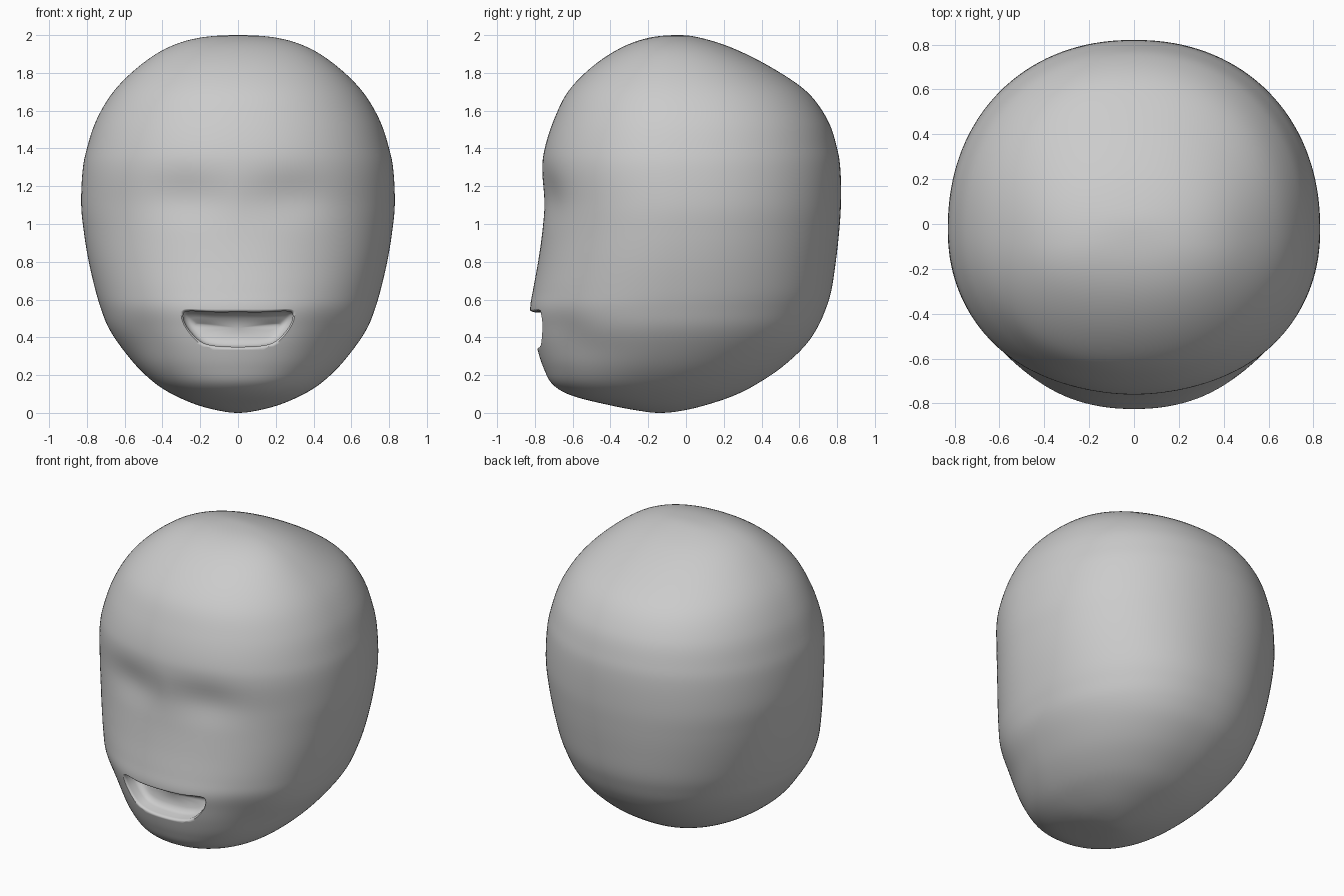
import bpy, bmesh
from math import sin, cos, exp, tau

cube = bpy.data.objects.get("Cube")
if cube:
    bpy.data.objects.remove(cube, do_unlink=True)

# Head levels from crown to jaw: height, half width, front y, back y
LEVELS = [
    (2.0, 0, -.04, -.04), (1.985, .21, -.2, .08), (1.93, .38, -.35, .25),
    (1.83, .53, -.5, .45), (1.7, .66, -.625, .64), (1.55, .75, -.7, .75),
    (1.4, .8, -.748, .8), (1.28, .823, -.762, .818), (1.1, .83, -.752, .82),
    (.95, .815, -.762, .81), (.8, .79, -.783, .793), (.65, .755, -.81, .77),
    (.55, .725, -.825, .74), (.45, .685, -.81, .695), (.35, .62, -.79, .625),
    (.24, .53, -.755, .505), (.15, .43, -.705, .37), (.09, .33, -.6, .25),
    (.04, .21, -.4, .1), (.01, .09, -.24, -.03), (0, 0, -.14, -.14)]
# Right half of the mouth outline, top centre to bottom centre: x, z
LIPS = [(0, .533), (.14, .533), (.26, .538), (.29, .518), (.27, .455),
        (.2, .38), (.12, .355), (0, .35)]
MOUTH_Z = .45
POWER = 2.15
SEGMENTS, STEPS = 144, 6


def spline(points, t):
    """Smooth curve through points, with t counted in point steps."""
    i = min(int(t), len(points) - 4)
    f = t - i
    return [b + f / 2 * (c - a + f * (2 * a - 5 * b + 4 * c - d
            + f * (3 * (b - c) + d - a)))
            for a, b, c, d in zip(*points[i:i + 4])]


def over_pole(pole, row):
    """Continue the profiles through a pole to the far side."""
    return (row[0], -row[1], 2 * pole[2] - row[2], 2 * pole[3] - row[3])


ROWS = ([over_pole(LEVELS[0], LEVELS[1])] + LEVELS
        + [over_pole(LEVELS[-1], LEVELS[-2])])


def dent(x, z):
    """Eye sockets and the hollows beside the mouth."""
    def bump(cx, cz, sx, sz):
        return exp(-((abs(x) - cx) / sx) ** 2 - ((z - cz) / sz) ** 2)
    return .022 * bump(.28, 1.15, .2, .13) + .025 * bump(.5, .38, .14, .16)


def middle(row):
    return (row[2] + row[3]) / 2 - .07 * row[1]


def face_y(x, z):
    """Front surface of the head at a given x and z."""
    low, high = 0, len(LEVELS) - 1
    for _ in range(30):
        t = (low + high) / 2
        if spline(ROWS, t)[0] > z:
            low = t
        else:
            high = t
    row = spline(ROWS, low)
    mid = middle(row)
    depth = (1 - abs(x / row[1]) ** POWER) ** (1 / POWER)
    return mid + (row[2] - mid) * depth + dent(x, z)


def loft(name, rings, start, end):
    """Skin closed rings of points and close both ends at a centre point."""
    bm = bmesh.new()
    loops = [[bm.verts.new(p) for p in ring] for ring in rings]
    n = len(loops[0])
    for a, b in zip(loops, loops[1:]):
        for i in range(n):
            j = (i + 1) % n
            bm.faces.new((a[i], a[j], b[j], b[i]))
    for tip, loop in ((start, loops[0]), (end, loops[-1])):
        v = bm.verts.new(tip)
        for i in range(n):
            bm.faces.new((v, loop[i], loop[(i + 1) % n]))
    bmesh.ops.recalc_face_normals(bm, faces=bm.faces)
    mesh = bpy.data.meshes.new(name)
    bm.to_mesh(mesh)
    bm.free()
    obj = bpy.data.objects.new(name, mesh)
    bpy.context.collection.objects.link(obj)
    return obj


# Head: rounded cross-sections stacked along the profiles
head_rings = []
for k in range(1, (len(LEVELS) - 1) * STEPS):
    row = spline(ROWS, k / STEPS)
    mid = middle(row)
    ring = []
    for s in range(SEGMENTS):
        c, d = cos(tau * s / SEGMENTS), sin(tau * s / SEGMENTS)
        r = (abs(c) ** POWER + abs(d) ** POWER) ** (-1 / POWER)
        x = row[1] * c * r
        y = mid + d * r * ((row[3] - mid) if d > 0 else (mid - row[2]))
        if d < 0:
            y += dent(x, row[0]) * min(1, -3 * d)
        ring.append((x, y, row[0]))
    head_rings.append(ring)
head = loft("head", head_rings, (0, -.04, 2), (0, -.14, 0))

# Mouth cutter: the outline swept inward, flared at the lips and bowled inside
outline = LIPS + [(-x, z) for x, z in LIPS[-2:0:-1]]
closed = outline[-1:] + outline + outline[:2]
curve = [spline(closed, k / 6) for k in range(len(outline) * 6)]


def mouth_ring(grow, depth=None):
    ring = []
    for x, z in curve:
        x *= 1 + grow / .29
        z = MOUTH_Z + (z - MOUTH_Z) * (1 + grow / .09)
        ring.append((x, -1 if depth is None else face_y(x, z) + depth, z))
    return ring


sections = [(.03, -.03), (.013, -.002), (.005, .006), (0, .02), (0, .075),
            (-.012, .1), (-.035, .118), (-.065, .128)]
mouth_rings = [mouth_ring(.03)] + [mouth_ring(g, d) for g, d in sections]
cutter = loft("mouth_cutter", mouth_rings, (0, -1, MOUTH_Z),
              (0, face_y(0, MOUTH_Z) + .13, MOUTH_Z))
cutter.hide_render = True

# Carve the mouth and smooth the surface
carve = head.modifiers.new("mouth", 'BOOLEAN')
carve.operation = 'DIFFERENCE'
carve.solver = 'EXACT'
carve.object = cutter
bpy.ops.object.select_all(action='DESELECT')
head.select_set(True)
bpy.context.view_layer.objects.active = head
bpy.ops.object.modifier_apply(modifier=carve.name)
bpy.data.objects.remove(cutter, do_unlink=True)
bpy.ops.object.shade_smooth_by_angle(angle=.9)
